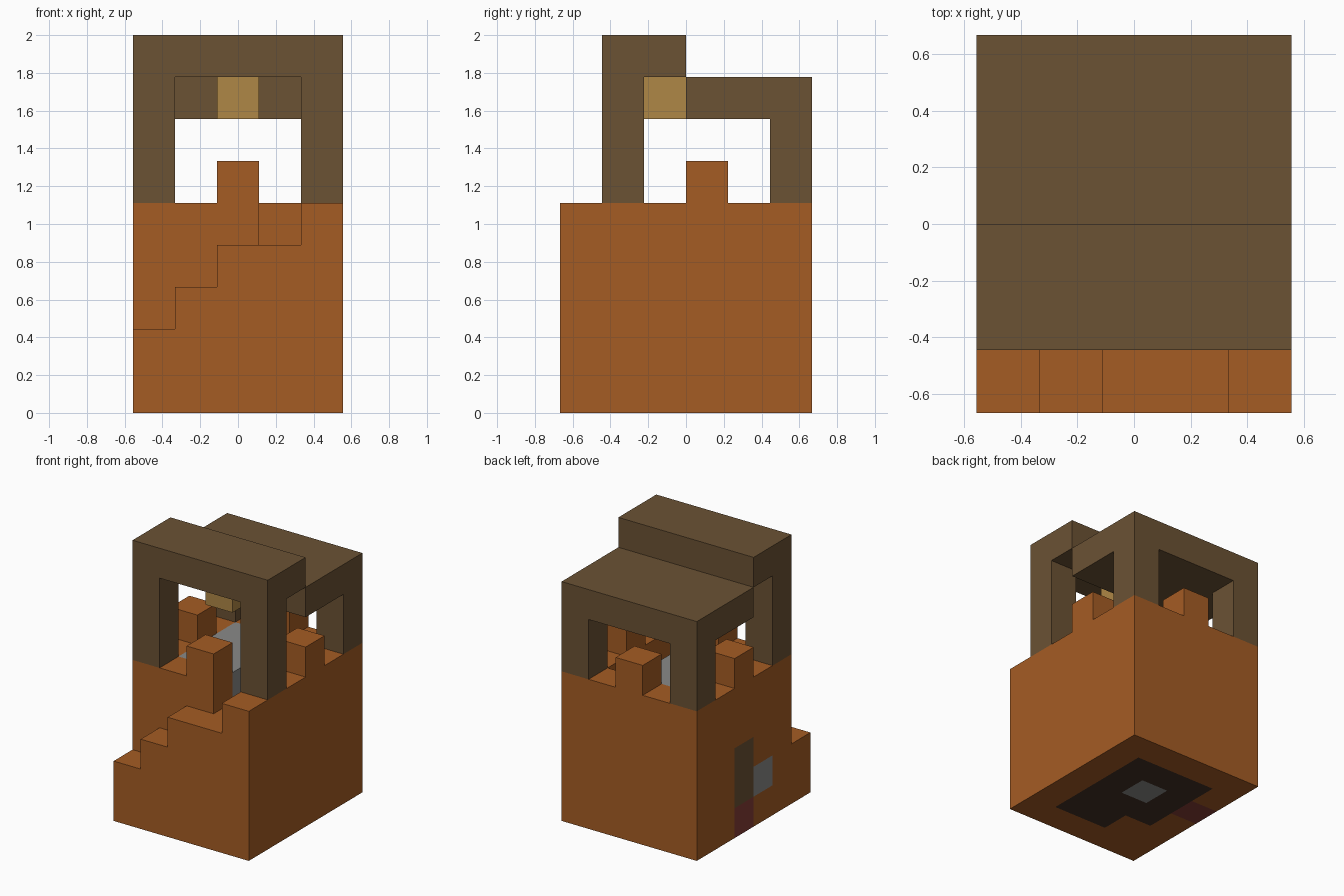
import bpy, bmesh, math
from itertools import product
from mathutils import Vector

cube = bpy.data.objects.get("Cube")
if cube:
    bpy.data.objects.remove(cube, do_unlink=True)

UNIT = 2 / 9
ORIGIN = Vector((2.5, 3, 0))


def linear(c):
    c /= 255
    return c / 12.92 if c <= 0.04045 else ((c + 0.055) / 1.055) ** 2.4


def material(name, r, g, b):
    colour = (linear(r), linear(g), linear(b), 1)
    mat = bpy.data.materials.new(name)
    mat.use_nodes = True
    mat.diffuse_color = colour
    mat.node_tree.nodes["Principled BSDF"].inputs["Base Color"].default_value = colour
    return mat


clay = material("orange clay", 165, 92, 36)
timber = material("brown timber", 107, 82, 52)
stone = material("grey stone", 138, 138, 136)
glow = material("lantern gold", 175, 135, 70)
rust = material("dark red", 133, 61, 54)
planks = material("dark planks", 67, 47, 37)


def cells(boxes):
    """Unit cells inside boxes given as (x0, x1, y0, y1, z0, z1)."""
    found = set()
    for x0, x1, y0, y1, z0, z1 in boxes:
        found |= set(product(range(x0, x1), range(y0, y1), range(z0, z1)))
    return found


def part(name, mat, add, cut=()):
    """Merge block ranges into one shell, less the cut ranges."""
    solid = cells(add) - cells(cut)
    bm = bmesh.new()
    for cell in solid:
        for axis, side in product(range(3), (-1, 1)):
            step = [0, 0, 0]
            step[axis] = side
            if tuple(c + s for c, s in zip(cell, step)) in solid:
                continue
            n = Vector(step)
            u = Vector((n.y, n.z, n.x))
            v = n.cross(u)
            mid = Vector(cell) + Vector((0.5, 0.5, 0.5)) + n / 2 - ORIGIN
            bm.faces.new([bm.verts.new((mid + (u * a + v * b) / 2) * UNIT)
                          for a, b in ((-1, -1), (1, -1), (1, 1), (-1, 1))])
    bmesh.ops.remove_doubles(bm, verts=bm.verts, dist=0.001)
    bmesh.ops.dissolve_limit(bm, angle_limit=math.radians(1),
                             verts=bm.verts, edges=bm.edges)
    mesh = bpy.data.meshes.new(name)
    bm.to_mesh(mesh)
    bm.free()
    mesh.materials.append(mat)
    obj = bpy.data.objects.new(name, mesh)
    bpy.context.collection.objects.link(obj)


# Openings and inlays shared by the tower and its fittings
threshold = (0, 1, 3, 4, 0, 1)
door = (0, 1, 3, 4, 1, 3)
window = (0, 1, 2, 3, 1, 2)
deck = (1, 3, 2, 5, 4, 5)
floor = [(1, 4, 2, 5, 0, 1), (2, 4, 1, 2, 0, 1)]
pillar = (2, 3, 3, 4, 0, 3)

# Tower walls with merlons, outside steps, entrance trench and hollow room
tower = [(0, 5, 1, 6, 0, 5)]
tower += [(i, i + 1, 0, 1, 0, top) for i, top in enumerate((2, 3, 4, 4, 5))]
tower += [(x, x + 1, y, y + 1, 5, 6) for x, y in ((2, 1), (2, 5), (0, 3), (4, 3))]
room = (1, 4, 2, 5, 1, 3)
trench = (3, 4, 1, 5, 4, 5)
part("tower", clay, tower,
     [threshold, door, window, deck, room, trench] + floor)

# Tower fittings
part("door", timber, [door])
part("threshold", rust, [threshold])
part("window", stone, [window])
part("deck", stone, [deck])
part("floor", planks, floor, [pillar])
part("pillar", stone, [pillar])

# Front arch with the raised roof
part("front_arch", timber,
     [(x, x + 1, 1, 2, 5, 8) for x in (0, 4)] + [(0, 5, 1, 3, 8, 9)])

# Lower rear roof on two posts
part("rear_roof", timber,
     [(x, x + 1, 5, 6, 5, 7) for x in (0, 4)] + [(0, 5, 3, 6, 7, 8)])

# Lantern hung under the raised roof
part("lantern", glow, [(2, 3, 2, 3, 7, 8)])
